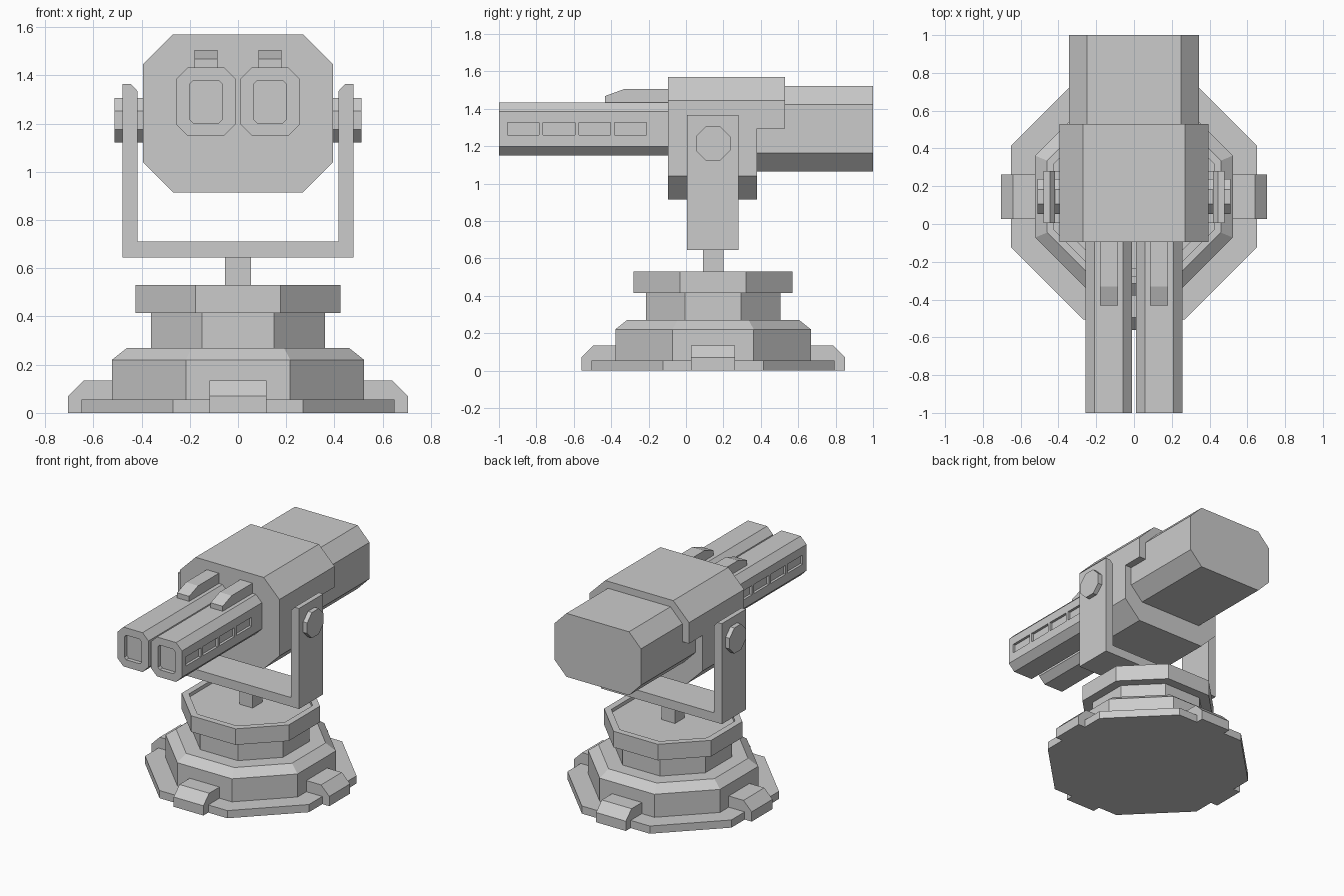
import bpy, bmesh, math

if "Cube" in bpy.data.objects:
    bpy.data.objects.remove(bpy.data.objects["Cube"])

CY = 0.145  # y of the pedestal and tilt axis


def make(name, bm):
    bmesh.ops.recalc_face_normals(bm, faces=bm.faces)
    mesh = bpy.data.meshes.new(name)
    bm.to_mesh(mesh)
    bm.free()
    ob = bpy.data.objects.new(name, mesh)
    bpy.context.collection.objects.link(ob)
    return ob


def loft(name, rings):
    """Skin a list of equal-length vertex rings and cap both ends."""
    bm = bmesh.new()
    vs = [[bm.verts.new(p) for p in r] for r in rings]
    n = len(vs[0])
    for a, b in zip(vs, vs[1:]):
        for i in range(n):
            j = (i + 1) % n
            bm.faces.new((a[i], a[j], b[j], b[i]))
    bm.faces.new(vs[0])
    bm.faces.new(vs[-1])
    return make(name, bm)


def prism(name, pts, axis, a, b):
    """Extrude a profile: (y, z) along x, or (x, z) along y."""
    if axis == 'x':
        return loft(name, [[(t, u, v) for u, v in pts] for t in (a, b)])
    return loft(name, [[(u, t, v) for u, v in pts] for t in (a, b)])


def octagon(x0, x1, z0, z1, c, d=None):
    """Rectangle with corners cut by c across and d up."""
    d = d or c
    return [(x0 + c, z0), (x1 - c, z0), (x1, z0 + d), (x1, z1 - d),
            (x1 - c, z1), (x0 + c, z1), (x0, z1 - d), (x0, z0 + d)]


def rect(a0, a1, b0, b1):
    return [(a0, b0), (a1, b0), (a1, b1), (a0, b1)]


def turned(name, profile):
    """Eight-sided turned part from (flat radius, z) pairs."""
    k = 1 / math.cos(math.pi / 8)
    angles = [math.pi / 8 + i * math.pi / 4 for i in range(8)]
    return loft(name, [[(r * k * math.cos(t), CY + r * k * math.sin(t), z)
                        for t in angles] for r, z in profile])


def cut(ob, cutter):
    mod = ob.modifiers.new("cut", 'BOOLEAN')
    mod.operation = 'DIFFERENCE'
    mod.solver = 'EXACT'
    mod.object = cutter
    bpy.context.view_layer.objects.active = ob
    bpy.ops.object.modifier_apply(modifier=mod.name)
    bpy.data.objects.remove(cutter)


# Pedestal
turned("base_plate", [(0.65, 0), (0.65, 0.055)])
turned("base_hub", [(0.523, 0.03), (0.523, 0.22), (0.46, 0.27)])
turned("neck", [(0.36, 0.25), (0.36, 0.43)])
turned("turntable", [(0.425, 0.415), (0.425, 0.53), (0.38, 0.53), (0.38, 0.505)])
prism("post", rect(-0.053, 0.053, 0.48, 0.67), 'y', CY - 0.055, CY + 0.055)

# Four feet
foot_profile = [(0.45, 0), (0.705, 0), (0.705, 0.07), (0.64, 0.135), (0.45, 0.135)]
for s, side in ((1, "right"), (-1, "left")):
    prism("foot_" + side, [(s * u, z) for u, z in foot_profile], 'y',
          CY - 0.118, CY + 0.118)
for s, side in ((1, "back"), (-1, "front")):
    prism("foot_" + side, [(CY + s * u, z) for u, z in foot_profile], 'x',
          -0.118, 0.118)

# Fork yoke, one U-shaped profile
half = [(0.48, 0.645), (0.48, 1.365), (0.445, 1.365), (0.417, 1.335), (0.417, 0.71)]
prism("yoke", half + [(-x, z) for x, z in reversed(half)], 'y', 0.005, 0.28)

# Tilt pins
for s, side in ((1, "right"), (-1, "left")):
    prism("tilt_pin_" + side, octagon(CY - 0.092, CY + 0.092, 1.122, 1.306, 0.054),
          'x', s * 0.37, s * 0.512)

# Body with lower rear step
body = prism("body", octagon(-0.395, 0.395, 0.915, 1.57, 0.125), 'y', -0.095, 0.53)
cut(body, prism("step_cutter", rect(0.38, 0.7, 0.8, 1.295), 'x', -0.6, 0.6))

# Rear housing
prism("rear_housing", octagon(-0.343, 0.343, 1.065, 1.52, 0.095, 0.097), 'y', 0.37, 1.0)

# Twin barrels with muzzle recess, side slots and top rails
for s, side in ((1, "right"), (-1, "left")):
    c = s * 0.133
    barrel = prism("barrel_" + side, octagon(c - 0.123, c + 0.123, 1.15, 1.432, 0.047),
                   'y', -1.0, -0.08)
    cut(barrel, prism("muzzle_cutter", octagon(c - 0.068, c + 0.068, 1.203, 1.379, 0.015),
                      'y', -1.1, -0.97))
    for i in range(4):
        y = -0.955 + i * 0.191
        cut(barrel, prism("slot_cutter", rect(y, y + 0.17, 1.26, 1.325), 'x',
                          s * 0.238, s * 0.3))
    prism("top_rail_" + side,
          [(-0.432, 1.41), (-0.432, 1.468), (-0.33, 1.505), (-0.08, 1.505), (-0.08, 1.41)],
          'x', c - 0.048, c + 0.048)
